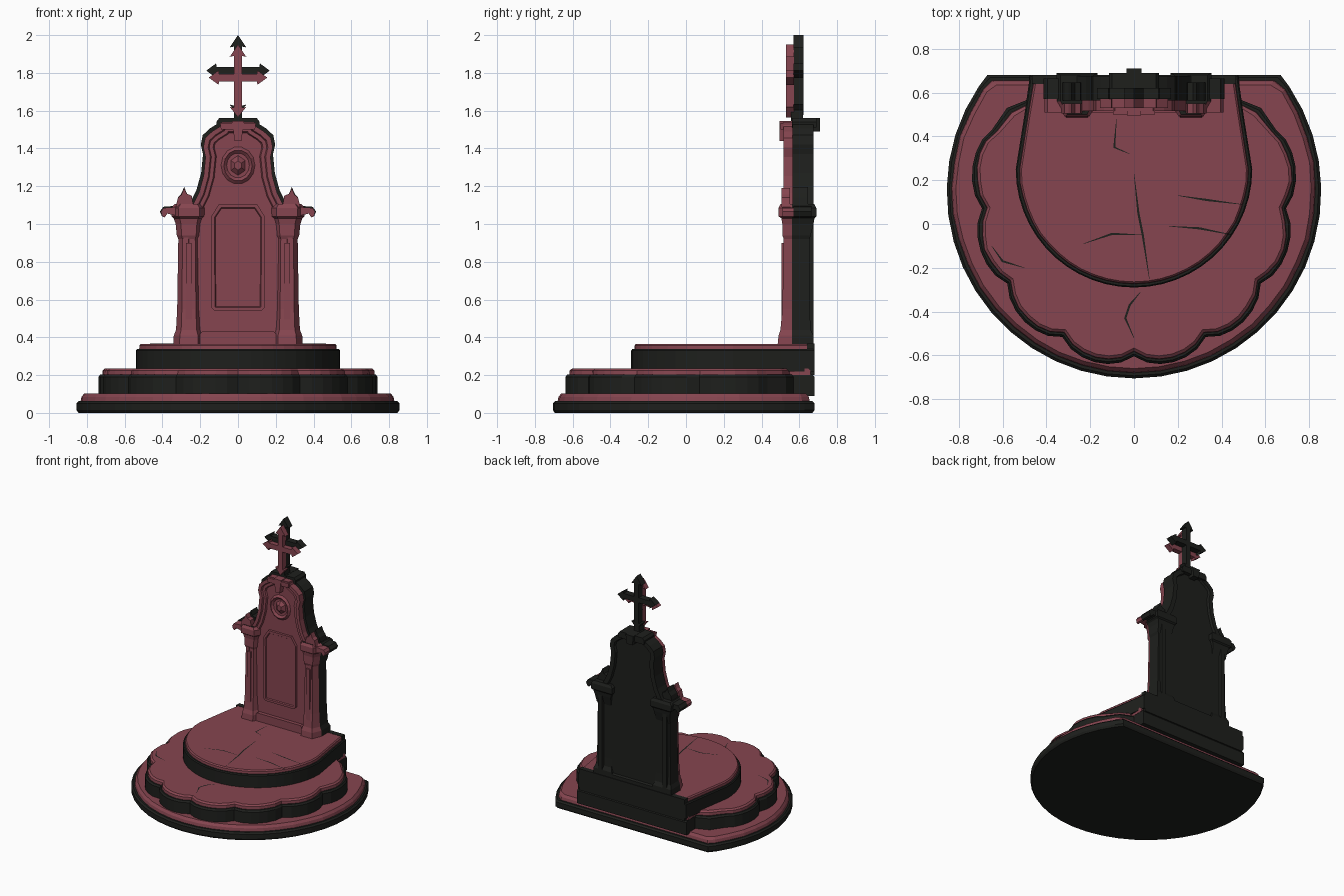
import bpy, bmesh, math, random

if "Cube" in bpy.data.objects:
    bpy.data.objects.remove(bpy.data.objects["Cube"])

random.seed(4)


def material(name, rgb):
    m = bpy.data.materials.new(name)
    m.diffuse_color = (*rgb, 1)
    m.use_nodes = True
    m.node_tree.nodes["Principled BSDF"].inputs["Base Color"].default_value = m.diffuse_color
    return m


RED = material("red_stone", (0.24, 0.06, 0.08))
DARK = material("dark_stone", (0.013, 0.014, 0.012))


def finish(name, bm, *mats):
    bmesh.ops.recalc_face_normals(bm, faces=bm.faces)
    me = bpy.data.meshes.new(name)
    bm.to_mesh(me)
    bm.free()
    for m in mats:
        me.materials.append(m)
    ob = bpy.data.objects.new(name, me)
    bpy.context.collection.objects.link(ob)
    return ob


def loft(bm, rings):
    """Skin a stack of closed rings and cap both ends."""
    vs = [[bm.verts.new(p) for p in r] for r in rings]
    n = len(vs[0])
    for a, b in zip(vs, vs[1:]):
        for i in range(n):
            bm.faces.new((a[i], a[(i + 1) % n], b[(i + 1) % n], b[i]))
    return bm.faces.new(vs[0]), bm.faces.new(vs[-1])


# --- step outlines, as functions of an inset ---
def arc(r, lim, count, cy, sy=1.0):
    pts = []
    for k in range(count + 1):
        p = math.radians(-lim + 2 * lim * k / count)
        rr = r(math.degrees(p))
        pts.append((rr * math.sin(p), cy - sy * rr * math.cos(p)))
    return pts


def with_back(pts, right):
    return [(-x, y) for x, y in reversed(right)] + pts + right


def base_outline(i):
    return with_back(arc(lambda p: 0.855 - i, 124, 30, 0.15), [(0.67 - i, 0.68 - i)])


def lobed_outline(i):
    r = lambda p: 0.698 - i + 0.047 * abs(math.sin(math.pi * p / 28)) ** 0.7
    return with_back(arc(r, 112, 48, 0.15, 1.08),
                     [(0.58 - i, 0.53 - i), (0.48, 0.57 - i), (0.48, 0.68 - i)])


def upper_outline(i):
    return with_back(arc(lambda p: 0.54 - i, 90, 26, 0.25),
                     [(0.50 - i, 0.5), (0.475 - i, 0.68 - i)])


def step(name, outline, rings, mat, jitter=0.0):
    bm = bmesh.new()
    j = [random.uniform(-jitter, jitter) for _ in outline(0)]
    loft(bm, [[(x * (1 + k), y, z) for (x, y), k in zip(outline(i), j)] for i, z in rings])
    return finish(name, bm, mat)


step("base_step", base_outline, [(0.01, 0), (0, 0.015), (0, 0.05), (0.012, 0.062)], DARK)
step("base_paving", base_outline, [(0.025, 0.06), (0.03, 0.085), (0.045, 0.103)], RED, 0.006)
step("middle_step", lobed_outline, [(0, 0.09), (0, 0.19), (0.01, 0.203)], DARK)
step("middle_paving", lobed_outline, [(0.02, 0.2), (0.022, 0.225), (0.035, 0.236)], RED, 0.006)
step("upper_step", upper_outline, [(0, 0.22), (0, 0.33), (0.006, 0.338)], DARK)
step("upper_paving", upper_outline, [(0.016, 0.335), (0.018, 0.357), (0.026, 0.366)], RED, 0.005)


def box(name, x0, x1, y0, y1, z0, z1, mat, taper=1.0):
    bm = bmesh.new()
    c, h = (x0 + x1) / 2, (x1 - x0) / 2
    loft(bm, [[(c - w, y0, z), (c + w, y0, z), (c + w, y1, z), (c - w, y1, z)]
              for z, w in ((z0, h), (z1, h * taper))])
    return finish(name, bm, mat)


box("rear_plinth", -0.465, 0.465, 0.64, 0.68, 0.2, 0.368, DARK)


# --- cracks in the paving ---
def crack(name, pts, z, w=0.006):
    bm = bmesh.new()
    left, right = [], []
    for k, (x, y) in enumerate(pts):
        a, b = pts[max(k - 1, 0)], pts[min(k + 1, len(pts) - 1)]
        dx, dy = b[0] - a[0], b[1] - a[1]
        s = (w if 0 < k < len(pts) - 1 else w * 0.2) / math.hypot(dx, dy)
        left.append(bm.verts.new((x - dy * s, y + dx * s, z)))
        right.append(bm.verts.new((x + dy * s, y - dx * s, z)))
    for k in range(len(pts) - 1):
        bm.faces.new((left[k], right[k], right[k + 1], left[k + 1]))
    finish(name, bm, DARK)


for pts in ([(0, 0.23), (0.02, 0.05), (0.04, -0.05), (0.07, -0.25)],
            [(-0.23, -0.09), (-0.1, -0.045), (0.04, -0.05)],
            [(0.2, 0.13), (0.33, 0.11), (0.49, 0.09)],
            [(0.16, -0.01), (0.3, -0.02), (0.45, -0.05)],
            [(-0.08, 0.48), (-0.09, 0.35), (-0.02, 0.32)]):
    crack("upper_crack", pts, 0.3675, 0.005)
for pts in ([(0.03, -0.31), (-0.02, -0.37), (-0.04, -0.43), (0, -0.52)],
            [(-0.65, -0.1), (-0.6, -0.17), (-0.5, -0.2)]):
    crack("middle_crack", pts, 0.2375, 0.005)


# --- upright slabs from a mirrored half outline (x, z) ---
def slab(name, half, y0, y1, mat, front=(), back=()):
    bm = bmesh.new()
    out = half + [(-x, z) for x, z in reversed(half) if x > 1e-6]
    f, b = loft(bm, [[(x, y, z) for x, z in out] for y in (y0, y1)])
    bmesh.ops.recalc_face_normals(bm, faces=bm.faces)
    for face, insets in ((f, front), (b, back)):
        for t, d in insets:
            bmesh.ops.inset_region(bm, faces=[face], thickness=t, depth=d,
                                   use_boundary=True, use_even_offset=True)
    return finish(name, bm, mat)


BODY = [(0.30, 0.36), (0.30, 1.07), (0.255, 1.11), (0.22, 1.18), (0.195, 1.27),
        (0.185, 1.37), (0.197, 1.42), (0.187, 1.47), (0.15, 1.505), (0.11, 1.53), (0.10, 1.555)]
slab("headstone_back", BODY, 0.565, 0.675, DARK, back=((0.035, 0), (0.006, -0.018)))
slab("headstone_front", [(x - 0.013, z - (0.015 if z > 1 else 0)) for x, z in BODY],
     0.515, 0.567, RED, front=((0.025, 0), (0.006, -0.012), (0.02, 0), (0.006, -0.012)))
slab("front_plinth", [(0.2, 0.36), (0.2, 0.42), (0.19, 0.43)], 0.51, 0.56, RED)
slab("tablet", [(0.125, 0.54), (0.14, 0.555), (0.143, 1.04), (0.10, 1.105)], 0.52, 0.56, RED,
     front=((0.018, 0), (0.005, -0.008)))
slab("keystone_front", [(0.018, 1.44), (0.032, 1.545)], 0.495, 0.56, RED)
slab("keystone_back", [(0.025, 1.49), (0.034, 1.562)], 0.555, 0.71, DARK)
slab("crown_front", [(0.09, 1.5), (0.095, 1.535)], 0.5, 0.56, RED)
slab("crown_back", [(0.112, 1.51), (0.115, 1.54), (0.1, 1.56)], 0.56, 0.69, DARK)

# round medallion with a faceted boss
bpy.ops.mesh.primitive_torus_add(major_segments=14, minor_segments=4, major_radius=0.075,
                                 minor_radius=0.015, location=(0, 0.533, 1.31),
                                 rotation=(math.pi / 2, 0, 0))
ring = bpy.context.object
ring.name = "medallion_ring"
ring.scale.y = 1.1
bpy.ops.mesh.primitive_cone_add(vertices=6, radius1=0.05, radius2=0.02, depth=0.03,
                                location=(0, 0.53, 1.31), rotation=(math.pi / 2, 0, 0))
boss = bpy.context.object
boss.name = "medallion_boss"
boss.scale.y = 1.2
for o in (ring, boss):
    o.data.materials.append(RED)

# --- side pilasters: red chamfered fronts, dark sides and backs ---
PILASTER = [(0.36, 0.082, 0.485, 0.675), (0.41, 0.08, 0.49, 0.675), (0.44, 0.068, 0.50, 0.66),
            (0.55, 0.062, 0.51, 0.655), (0.92, 0.056, 0.518, 0.655), (0.94, 0.064, 0.51, 0.66),
            (1.0, 0.07, 0.51, 0.675), (1.03, 0.08, 0.505, 0.68), (1.04, 0.092, 0.49, 0.69),
            (1.085, 0.094, 0.49, 0.69), (1.105, 0.075, 0.50, 0.68)]
for s, side in ((-1, "left"), (1, "right")):
    cx = s * 0.26
    bm = bmesh.new()
    loft(bm, [[(cx - h, yb, z), (cx - h, 0.56, z), (cx - h * 0.6, yf, z), (cx + h * 0.6, yf, z),
               (cx + h, 0.56, z), (cx + h, yb, z)] for z, h, yf, yb in PILASTER])
    for f in bm.faces:
        f.material_index = 0 if f.calc_center_median().y < 0.556 else 1
    finish(side + "_pilaster", bm, RED, DARK)
    # raised shaft fillet
    box(side + "_shaft_fillet", cx - 0.018, cx + 0.018, 0.505, 0.54, 0.47, 0.9, RED, 0.8)
    # scrolled ears and pointed finials
    for tag, y0, y1, mat, g in (("front", 0.51, 0.57, RED, 0.0), ("back", 0.57, 0.665, DARK, 0.006)):
        bm = bmesh.new()
        ear = [(0.33, 1.045), (0.375, 1.055), (0.388, 1.035), (0.402, 1.04), (0.408 + g, 1.065),
               (0.395, 1.085 + g), (0.33, 1.09 + g)]
        loft(bm, [[(s * x, y, z) for x, z in ear] for y in (y0, y1)])
        finish(f"{side}_ear_{tag}", bm, mat)
        bm = bmesh.new()
        fin = [(0.235, 1.09), (0.33, 1.09), (0.318, 1.14), (0.30, 1.155 + g), (0.285, 1.19 + g),
               (0.27, 1.16), (0.245, 1.15)]
        loft(bm, [[(s * x, y, z) for x, z in fin] for y in (y0 - 0.005, y1 - 0.02)])
        finish(f"{side}_finial_{tag}", bm, mat)


# --- arrow-tipped cross, red face set lower on a dark back ---
def cross(name, zc, up, down, side, y0, y1, mat):
    w, a, l = 0.02, 0.044, 0.055
    half = [(0, zc - down), (a, zc - down + l), (w, zc - down + l - 0.005), (w, zc - w),
            (side - l, zc - w), (side - l + 0.003, zc - a + 0.006), (side, zc),
            (side - l + 0.003, zc + a - 0.006), (side - l, zc + w), (w, zc + w),
            (w, zc + up - l - 0.005), (a, zc + up - l - 0.01), (0, zc + up)]
    slab(name, half, y0, y1, mat)


cross("cross_front", 1.775, 0.175, 0.21, 0.155, 0.53, 0.572, RED)
cross("cross_back", 1.812, 0.188, 0.235, 0.168, 0.57, 0.622, DARK)
box("cross_foot", -0.022, 0.022, 0.555, 0.62, 1.54, 1.62, DARK)
